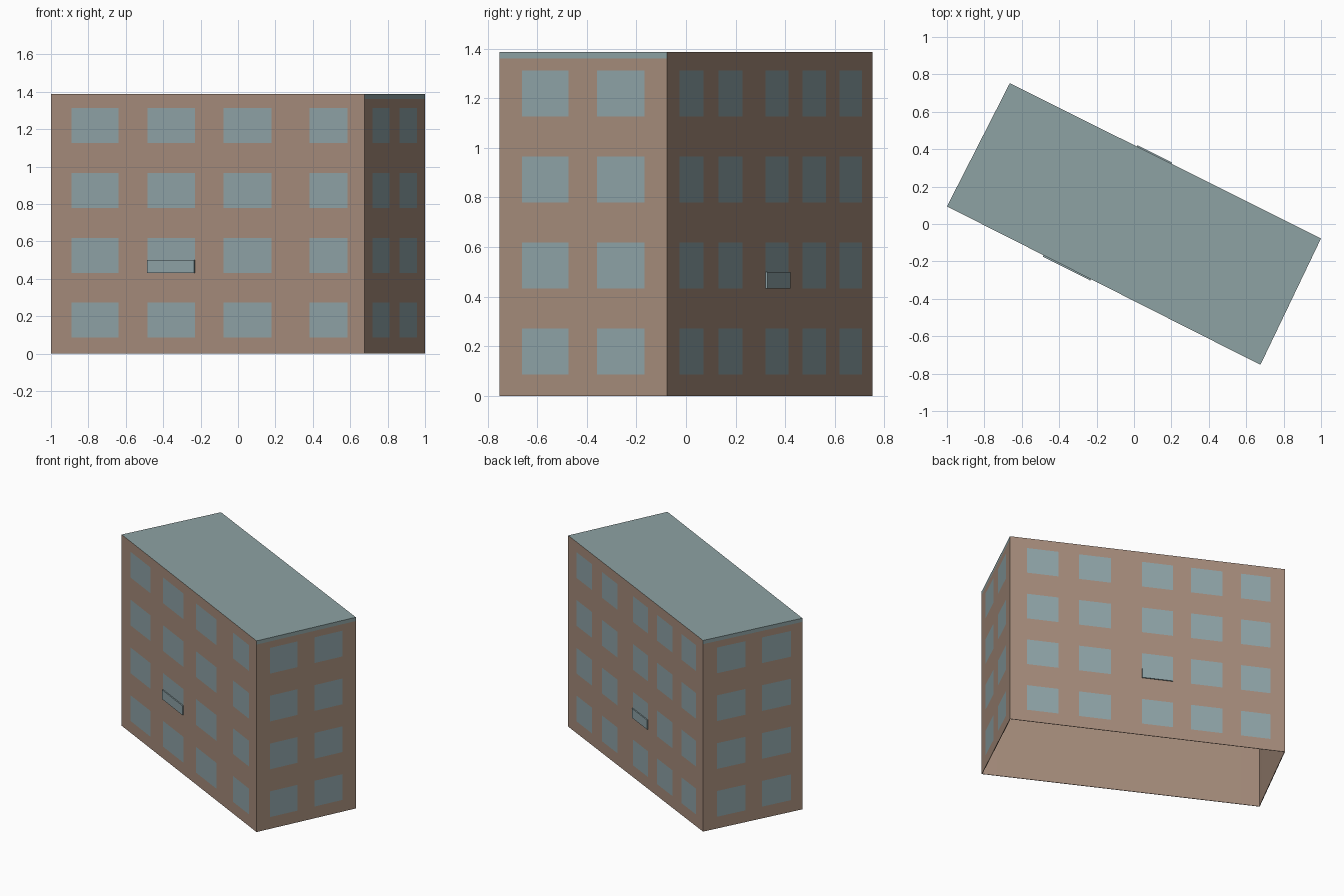
import bpy, bmesh
from mathutils import Vector

if "Cube" in bpy.data.objects:
    bpy.data.objects.remove(bpy.data.objects["Cube"], do_unlink=True)


def make_material(name, rgb):
    mat = bpy.data.materials.new(name)
    mat.use_nodes = True
    mat.diffuse_color = (*rgb, 1)
    mat.node_tree.nodes["Principled BSDF"].inputs["Base Color"].default_value = (*rgb, 1)
    return mat


WALL, GLASS, ROOF = range(3)
materials = [make_material("brown wall", (0.38, 0.262, 0.198)),
             make_material("blue grey glass", (0.275, 0.37, 0.39)),
             make_material("grey green roof", (0.27, 0.365, 0.37))]

# Footprint corners, counter-clockwise seen from above
west, south = Vector((-1, 0.094, 0)), Vector((0.676, -0.753, 0))
east, north = Vector((1, -0.077, 0)), Vector((-0.664, 0.753, 0))
HEIGHT = 1.387

# Horizontal cut lines: four window storeys, then the roof edge
first, storey, window_height = 0.085, 0.347, 0.187
levels = [0]
for floor in range(4):
    levels += [first + floor * storey, first + floor * storey + window_height]
levels += [1.36, HEIGHT]

# Each wall: start, end, window edges along it, roof-coloured top band
walls = [
    (west, south, [.066, .215, .308, .459, .551, .704, .825, .946], False),
    (south, east, [.135, .412, .582, .867], True),
    (east, north, [.061, .177, .251, .367, .480, .592, .659, .772, .840, .947], False),
    (north, west, [.140, .430, .594, .885], True),
]


def add_object(name, bm):
    mesh = bpy.data.meshes.new(name)
    bm.to_mesh(mesh)
    bm.free()
    for mat in materials:
        mesh.materials.append(mat)
    obj = bpy.data.objects.new(name, mesh)
    bpy.context.collection.objects.link(obj)
    return obj


# Building shell: walls cut into a grid with flush windows, open underneath
bm = bmesh.new()
for start, end, edges, band in walls:
    stops = [0] + edges + [1]
    grid = [[bm.verts.new(start.lerp(end, t) + Vector((0, 0, z))) for t in stops]
            for z in levels]
    for row in range(len(levels) - 1):
        for col in range(len(stops) - 1):
            face = bm.faces.new((grid[row][col], grid[row][col + 1],
                                 grid[row + 1][col + 1], grid[row + 1][col]))
            if row % 2 and col % 2 and row < len(levels) - 2:
                face.material_index = GLASS
            elif band and row == len(levels) - 2:
                face.material_index = ROOF
bmesh.ops.remove_doubles(bm, verts=bm.verts, dist=0.0001)

# Flat roof closes the top rim
rim = [e for e in bm.edges if e.is_boundary and all(v.co.z > HEIGHT - 0.001 for v in e.verts)]
for face in bmesh.ops.contextual_create(bm, geom=rim)["faces"]:
    face.material_index = ROOF
bmesh.ops.recalc_face_normals(bm, faces=bm.faces)
shell = add_object("building_shell", bm)

# Thin inner lining in the wall colour
lining = shell.modifiers.new("lining", "SOLIDIFY")
lining.thickness = 0.004
lining.offset = -1
lining.material_offset = -2
lining.material_offset_rim = -2


# Slightly raised lower panes on one window of each long side
def raised_pane(name, wall, column):
    start, end, edges, _ = wall
    a, b = (start.lerp(end, edges[column * 2 + i]) for i in (0, 1))
    outward = (end - start).cross(Vector((0, 0, 1))).normalized() * 0.008
    bottom = Vector((0, 0, first + storey))
    pane = bmesh.new()
    face = pane.faces.new([pane.verts.new(p + bottom) for p in (a, b, b + outward, a + outward)])
    extruded = bmesh.ops.extrude_face_region(pane, geom=[face])["geom"]
    bmesh.ops.translate(pane, vec=(0, 0, 0.068),
                        verts=[v for v in extruded if isinstance(v, bmesh.types.BMVert)])
    bmesh.ops.recalc_face_normals(pane, faces=pane.faces)
    for f in pane.faces:
        f.material_index = GLASS
    add_object(name, pane)


raised_pane("front_raised_pane", walls[0], 1)
raised_pane("back_raised_pane", walls[2], 2)
